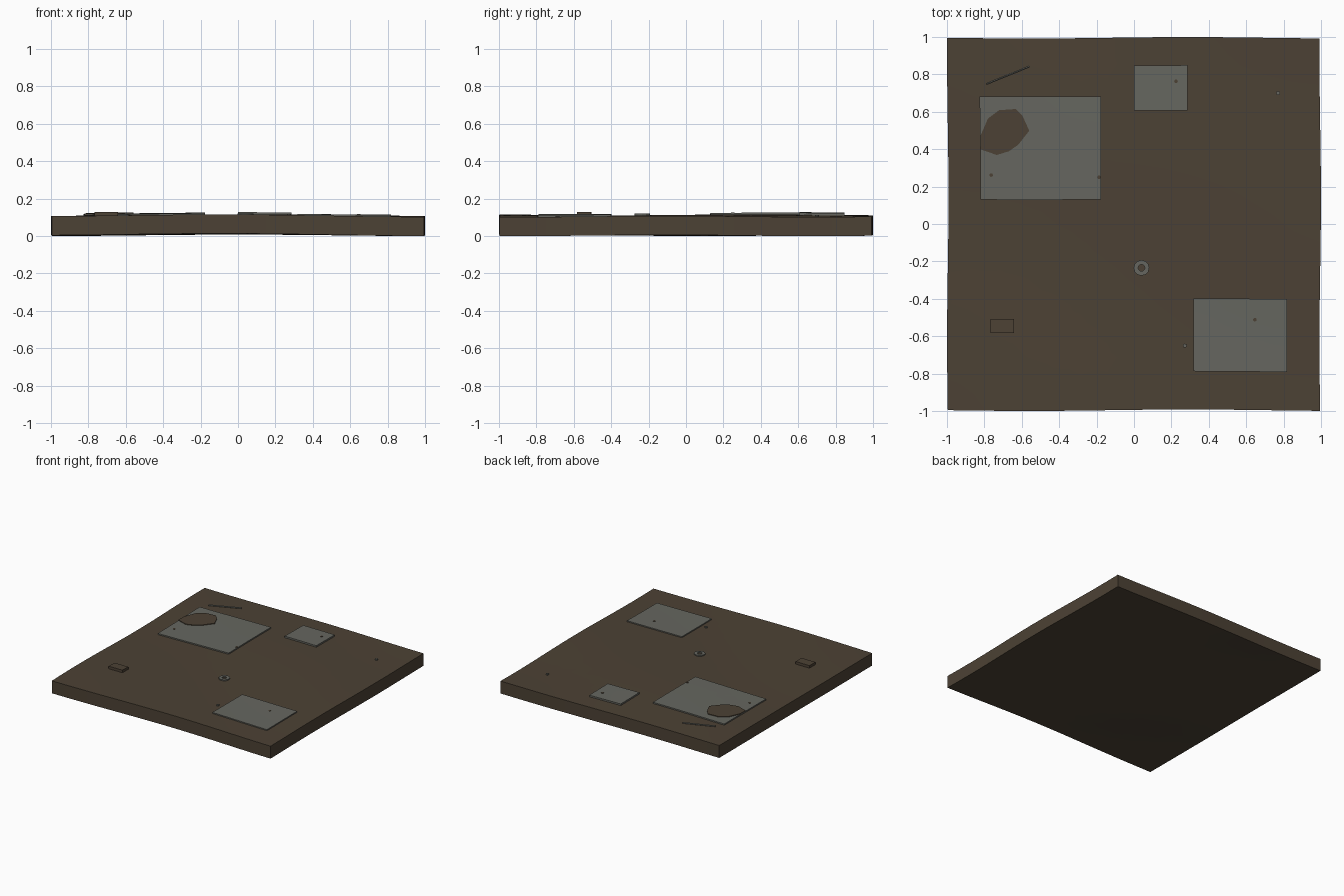
import bpy, bmesh, math
from mathutils import Vector, Matrix

if "Cube" in bpy.data.objects:
    bpy.data.objects.remove(bpy.data.objects["Cube"])


def material(name, color):
    m = bpy.data.materials.new(name)
    m.diffuse_color = (*color, 1)
    m.use_nodes = True
    m.node_tree.nodes["Principled BSDF"].inputs["Base Color"].default_value = m.diffuse_color
    return m


BROWN = material("dark_brown", (0.073, 0.054, 0.035))
GREY = material("worn_grey", (0.132, 0.134, 0.116))


def warp(v):
    """Gentle unevenness shared by every part."""
    x, y, z = v
    return Vector((x + 0.004 * math.sin(4.1 * y + 1.0) * abs(x),
                   y + 0.004 * math.sin(3.7 * x + 0.5) * abs(y),
                   z + 0.004 * math.cos(3.0 * x) + 0.003 * math.sin(4.0 * y + 2.0 * x)))


def finish(bm, name, mat):
    for v in bm.verts:
        v.co = warp(v.co)
    bmesh.ops.recalc_face_normals(bm, faces=bm.faces[:])
    me = bpy.data.meshes.new(name)
    bm.to_mesh(me)
    bm.free()
    me.materials.append(mat)
    ob = bpy.data.objects.new(name, me)
    bpy.context.collection.objects.link(ob)
    bpy.context.view_layer.objects.active = ob
    ob.select_set(True)
    bpy.ops.object.shade_smooth_by_angle(angle=math.radians(30))
    ob.select_set(False)
    return ob


def raise_faces(bm, height):
    res = bmesh.ops.extrude_face_region(bm, geom=bm.faces[:])
    up = [g for g in res["geom"] if isinstance(g, bmesh.types.BMVert)]
    bmesh.ops.translate(bm, verts=up, vec=(0, 0, height))


def slab(name, x0, x1, y0, y1, z0, z1, mat, n=6):
    bm = bmesh.new()
    place = Matrix.Translation(((x0 + x1) / 2, (y0 + y1) / 2, z0)) @ \
        Matrix.Diagonal(((x1 - x0) / 2, (y1 - y0) / 2, 1, 1))
    bmesh.ops.create_grid(bm, x_segments=n, y_segments=n, size=1, matrix=place)
    raise_faces(bm, z1 - z0)
    return finish(bm, name, mat)


def prism(name, outline, z0, z1, mat):
    bm = bmesh.new()
    bm.faces.new([bm.verts.new((x, y, z0)) for x, y in outline])
    raise_faces(bm, z1 - z0)
    return finish(bm, name, mat)


def circle(x, y, r, n=8):
    return [(x + r * math.cos(math.tau * i / n), y + r * math.sin(math.tau * i / n))
            for i in range(n)]


# Ground slab
slab("ground_slab", -0.995, 0.995, -0.995, 0.995, 0.007, 0.109, BROWN, 14)

# Raised sheets
slab("large_sheet", -0.823, -0.177, 0.13, 0.683, 0.095, 0.119, GREY)
slab("small_sheet", 0.0, 0.286, 0.605, 0.845, 0.095, 0.122, GREY)
slab("front_sheet", 0.318, 0.82, -0.79, -0.40, 0.095, 0.118, GREY)

# Stain lying on the large sheet
stain = [(-0.822, 0.40), (-0.822, 0.47), (-0.78, 0.565), (-0.72, 0.61), (-0.63, 0.617),
         (-0.595, 0.58), (-0.56, 0.50), (-0.62, 0.425), (-0.67, 0.39), (-0.735, 0.37)]
prism("stain", stain, 0.117, 0.124, BROWN)

# Small block
slab("small_block", -0.765, -0.64, -0.58, -0.505, 0.1, 0.13, BROWN, 2)

# Thin rod
a, b = Vector((-0.787, 0.75, 0.117)), Vector((-0.557, 0.845, 0.117))
bm = bmesh.new()
turn = (b - a).to_track_quat('Z', 'Y').to_matrix().to_4x4()
bmesh.ops.create_cone(bm, cap_ends=True, segments=6, radius1=0.006, radius2=0.006,
                      depth=(b - a).length, matrix=Matrix.Translation((a + b) / 2) @ turn)
finish(bm, "thin_rod", GREY)

# Ring washer
bm = bmesh.new()
outer, inner = circle(0.04, -0.235, 0.042, 12), circle(0.04, -0.235, 0.018, 12)
vo = [bm.verts.new((x, y, 0.1)) for x, y in outer]
vi = [bm.verts.new((x, y, 0.1)) for x, y in inner]
for i in range(12):
    j = (i + 1) % 12
    bm.faces.new((vo[i], vo[j], vi[j], vi[i]))
raise_faces(bm, 0.018)
finish(bm, "ring_washer", GREY)

# Pebbles on the slab and specks on the sheets
for i, (x, y) in enumerate([(0.772, 0.70), (0.273, -0.653)]):
    prism(f"pebble_{i + 1}", circle(x, y, 0.011), 0.1, 0.118, GREY)
for i, (x, y, z) in enumerate([(-0.766, 0.262, 0.119), (-0.188, 0.25, 0.119),
                               (0.225, 0.76, 0.122), (0.648, -0.512, 0.118)]):
    prism(f"speck_{i + 1}", circle(x, y, 0.01), z - 0.004, z + 0.003, BROWN)
